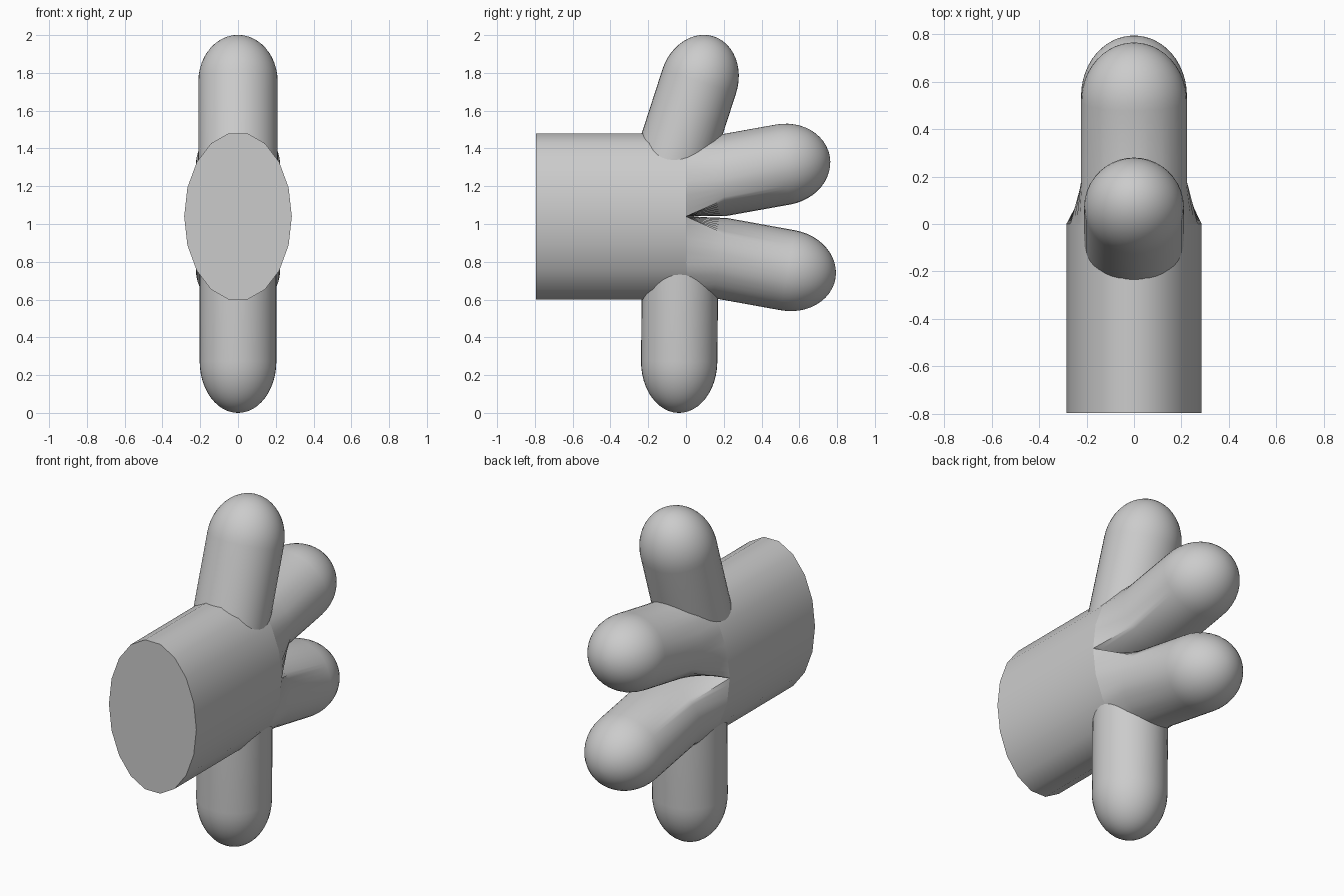
import bpy, bmesh
from math import cos, sin, pi, radians, atan2
from mathutils import Vector

if "Cube" in bpy.data.objects:
    bpy.data.objects.remove(bpy.data.objects["Cube"])

grey = bpy.data.materials.new("light_grey")
grey.use_nodes = True
COLOUR = (0.6, 0.6, 0.6, 1)
grey.diffuse_color = COLOUR
grey.node_tree.nodes["Principled BSDF"].inputs["Base Color"].default_value = COLOUR

PALM_X, PALM_Z, MID_Z = 0.285, 0.447, 1.04
SIDES = 18


def loft(name, rings, angle=35):
    """Skin a list of equal-length rings and cap both ends."""
    bm = bmesh.new()
    loops = [[bm.verts.new(p) for p in ring] for ring in rings]
    n = len(loops[0])
    for a, b in zip(loops, loops[1:]):
        for i in range(n):
            j = (i + 1) % n
            bm.faces.new((a[i], a[j], b[j], b[i]))
    bm.faces.new(loops[0])
    bm.faces.new(loops[-1])
    bmesh.ops.recalc_face_normals(bm, faces=bm.faces[:])
    mesh = bpy.data.meshes.new(name)
    bm.to_mesh(mesh)
    bm.free()
    mesh.materials.append(grey)
    obj = bpy.data.objects.new(name, mesh)
    bpy.context.collection.objects.link(obj)
    bpy.ops.object.select_all(action='DESELECT')
    obj.select_set(True)
    bpy.context.view_layer.objects.active = obj
    bpy.ops.object.shade_smooth_by_angle(angle=radians(angle))
    return obj


def digit_rings(base, end, rx, rv, cap, angles):
    """Straight shaft from base to end, then a rounded tip of length cap."""
    base, end = Vector(base), Vector(end)
    axis = (end - base).normalized()
    u = Vector((1, 0, 0))
    v = u.cross(axis)

    def ring(centre, s):
        return [centre + u * rx * s * cos(a) + v * rv * s * sin(a) for a in angles]

    rings = [ring(base, 1)]
    steps = 12
    for k in range(steps):
        t = k / steps * pi / 2
        rings.append(ring(end + axis * cap * sin(t), cos(t)))
    rings.append(ring(end + axis * cap * 0.999, 0.03))
    return rings


def palm_point(i, y):
    a = 2 * pi * i / SIDES
    return Vector((PALM_X * cos(a), y, MID_Z + PALM_Z * sin(a)))


# Palm: flat-ended elliptical prism
loft("palm", [[palm_point(i, y) for i in range(SIDES)] for y in (-0.795, 0)])


# Fingers: each half of the palm's end blends into a round finger
def finger(name, sign, base_z, end, cap):
    half = [palm_point(sign * i, 0) for i in range(SIDES // 2 + 1)]
    half.append(half[0])
    outline = []
    for i, (p, q) in enumerate(zip(half, half[1:])):
        sub = 14 if i == SIDES // 2 else 4
        outline += [p.lerp(q, k / sub) for k in range(sub)]
    angles = [atan2(p.z - base_z, p.x) for p in outline]
    rings = digit_rings((0, 0.18, base_z), end, 0.223, 0.215, cap, angles)
    loft(name, [outline] + rings, 40)


finger("upper_finger", 1, 1.255, (0, 0.515, 1.315), 0.25)
finger("lower_finger", -1, 0.82, (0, 0.54, 0.755), 0.255)

# Outer digits: rounded shafts sunk into the palm
round_angles = [2 * pi * i / 40 for i in range(40)]
loft("top_digit", digit_rings((0, -0.10, 1.23), (0, 0.07, 1.755),
                              0.21, 0.205, 0.25, round_angles))
loft("bottom_digit", digit_rings((0, -0.03, 0.9), (0, -0.036, 0.272),
                                 0.203, 0.202, 0.272, round_angles))
